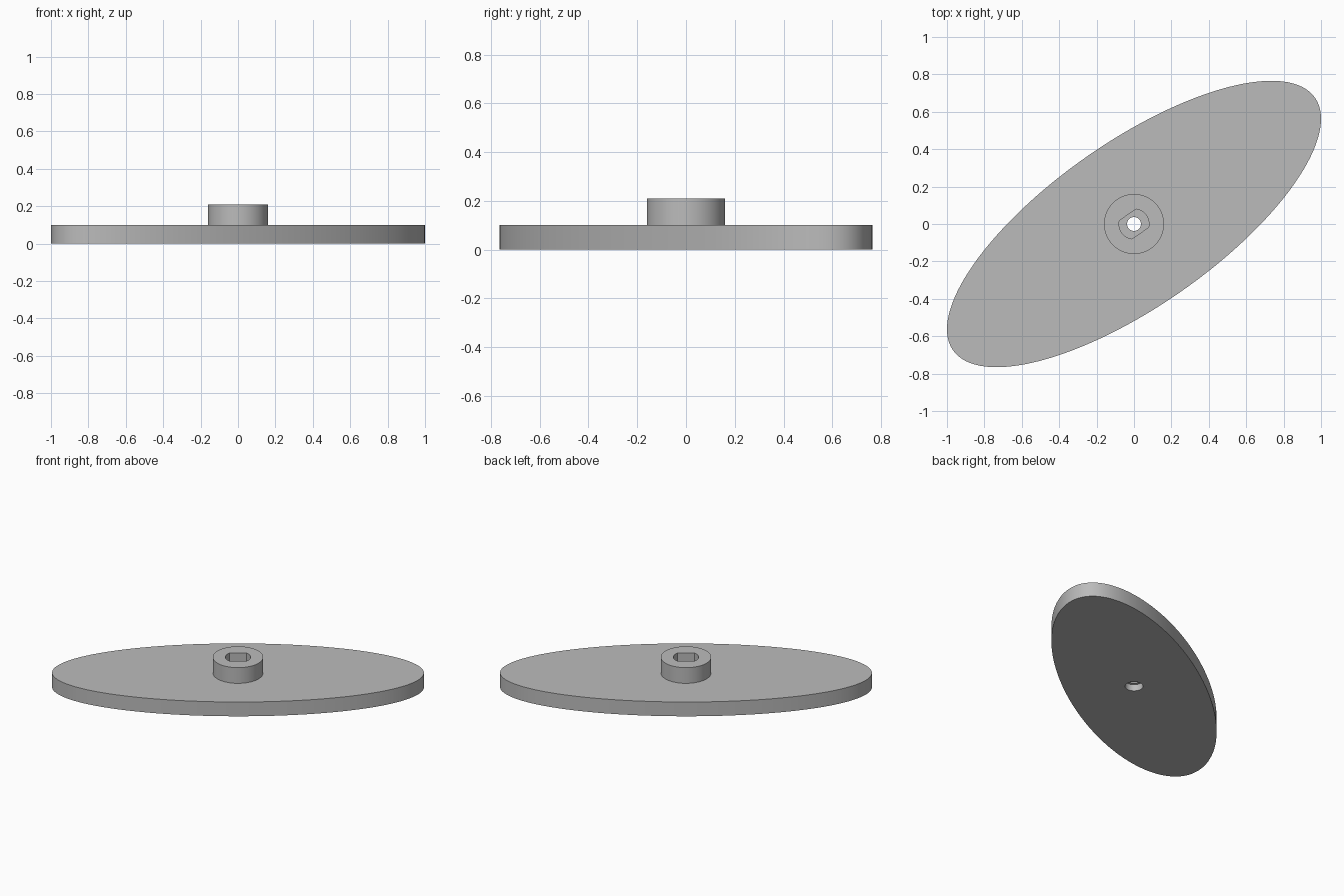
import bpy
import math

if "Cube" in bpy.data.objects:
    bpy.data.objects.remove(bpy.data.objects["Cube"])

N = 128                      # segments around every ring
TILT = math.radians(34.9)    # direction of the long axis of the oval
FLAT_HALF = math.radians(15 * 360 / N)   # half angle covered by each flat

grey = bpy.data.materials.new("plain grey")
grey.diffuse_color = (0.5, 0.5, 0.5, 1)
grey.use_nodes = True
grey.node_tree.nodes["Principled BSDF"].inputs["Base Color"].default_value = grey.diffuse_color


def oval(a, b, z):
    """Ellipse ring turned to the long axis."""
    pts = []
    for i in range(N):
        t = 2 * math.pi * i / N
        x, y = a * math.cos(t), b * math.sin(t)
        pts.append((x * math.cos(TILT) - y * math.sin(TILT),
                    x * math.sin(TILT) + y * math.cos(TILT), z))
    return pts


def circle(r, z):
    return oval(r, r, z)


def socket(r, z):
    """Circle ring with two flats parallel to the long axis."""
    flat = r * math.cos(FLAT_HALF)
    pts = []
    for i in range(N):
        t = 2 * math.pi * i / N
        rad = min(r, flat / max(abs(math.sin(t)), 1e-6))
        x, y = rad * math.cos(t + TILT), rad * math.sin(t + TILT)
        pts.append((x, y, z))
    return pts


def loft(name, rings):
    """Skin consecutive rings with quads."""
    verts = [p for ring in rings for p in ring]
    faces = []
    for k in range(len(rings) - 1):
        for i in range(N):
            j = (i + 1) % N
            faces.append((k * N + i, k * N + j, (k + 1) * N + j, (k + 1) * N + i))
    mesh = bpy.data.meshes.new(name)
    mesh.from_pydata(verts, [], faces)
    mesh.materials.append(grey)
    obj = bpy.data.objects.new(name, mesh)
    bpy.context.collection.objects.link(obj)
    bpy.ops.object.select_all(action='DESELECT')
    bpy.context.view_layer.objects.active = obj
    obj.select_set(True)
    bpy.ops.object.shade_smooth_by_angle(angle=math.radians(25))
    return obj


# Oval plate: socket floor, through hole, recess underneath, outer rim
loft("oval_plate", [
    socket(0.08, 0.10), circle(0.037, 0.10),
    circle(0.037, 0.045), circle(0.057, 0.045), circle(0.057, 0),
    oval(1.18, 0.44, 0), oval(1.18, 0.44, 0.10), circle(0.16, 0.10),
])

# Round hub with the two-flat shaft socket
loft("hub", [
    circle(0.16, 0.10), circle(0.16, 0.21),
    socket(0.08, 0.21), socket(0.08, 0.10),
])
